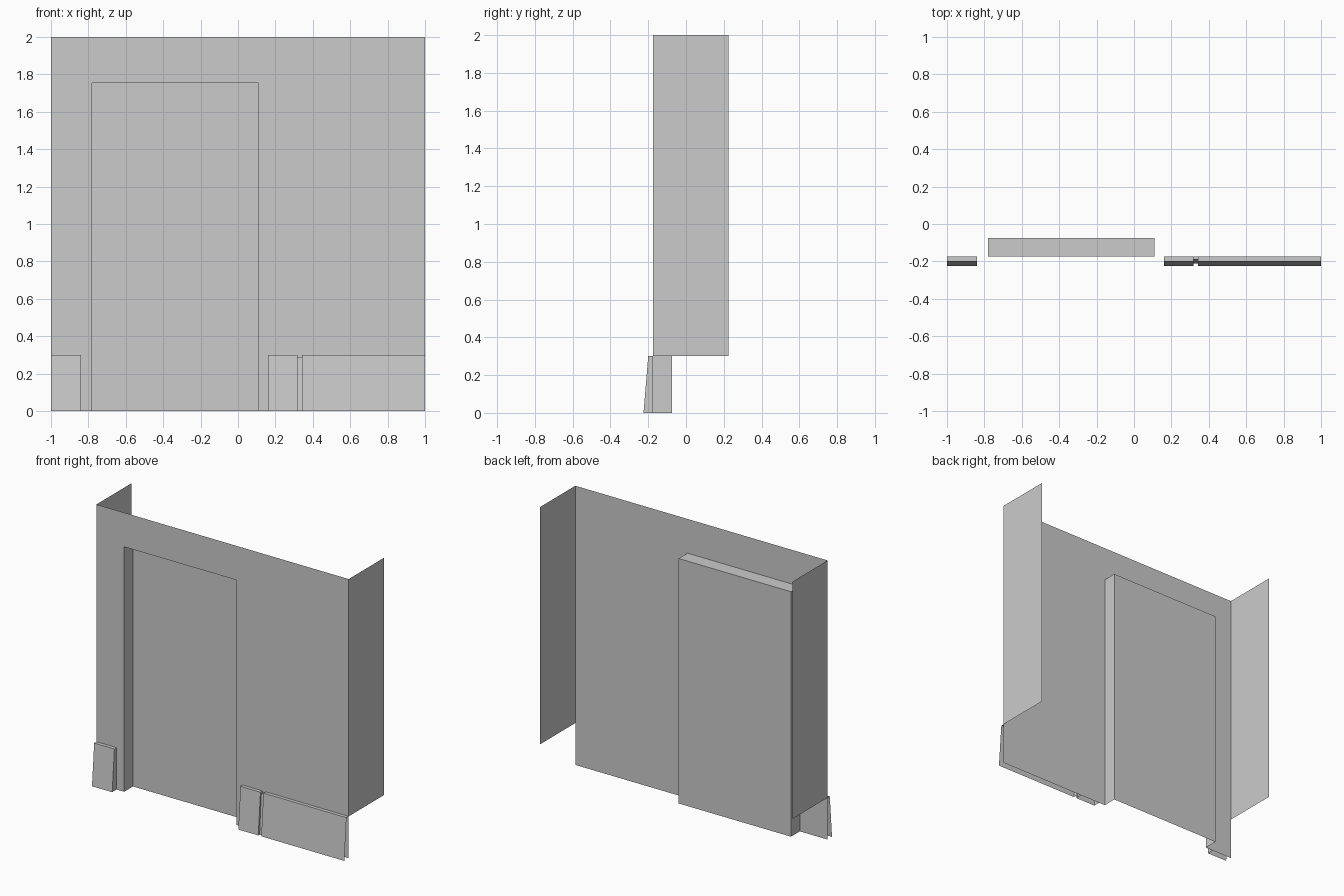
import bpy, bmesh

if "Cube" in bpy.data.objects:
    bpy.data.objects.remove(bpy.data.objects["Cube"])

FRONT, BACK, RECESS = -0.175, 0.225, -0.075   # y of wall face, side returns, door
DL, DR, DT = -0.78, 0.11, 1.755               # door opening
SILL, TOP = 0.30, 2.0


def sheet(name, faces):
    """Open surface object from a list of polygons, with shared edges welded."""
    bm = bmesh.new()
    for f in faces:
        bm.faces.new([bm.verts.new(p) for p in f])
    bmesh.ops.remove_doubles(bm, verts=bm.verts, dist=1e-5)
    me = bpy.data.meshes.new(name)
    bm.to_mesh(me)
    bm.free()
    ob = bpy.data.objects.new(name, me)
    bpy.context.collection.objects.link(ob)
    return ob


def panel(x0, x1, z0, z1, y):
    """Upright quad facing -y."""
    return [(x0, y, z0), (x1, y, z0), (x1, y, z1), (x0, y, z1)]


def trim(name, x0, x1, top, y_top, y_bot, cap_left=False, cap_right=False):
    """Sloped kick board: top ledge, slanted face and optional end caps."""
    prof = [(FRONT, top), (y_top, top), (y_bot, 0)]
    faces = [[(x0, *b), (x1, *b), (x1, *a), (x0, *a)]
             for a, b in zip(prof, prof[1:])]
    cap = prof + [(FRONT, 0)]
    if cap_left:
        faces.append([(x0, *p) for p in cap])
    if cap_right:
        faces.append([(x1, *p) for p in reversed(cap)])
    sheet(name, faces)


# Front wall around the door opening
sheet("front_wall", [
    panel(-1, DL, 0, DT, FRONT), panel(DR, 1, 0, DT, FRONT),
    [(-1, FRONT, DT), (DL, FRONT, DT), (DR, FRONT, DT), (1, FRONT, DT),
     (1, FRONT, TOP), (-1, FRONT, TOP)]])

# Side returns, raised above the kick boards
sheet("right_side_wall", [[(1, FRONT, SILL), (1, BACK, SILL),
                           (1, BACK, TOP), (1, FRONT, TOP)]])
sheet("left_side_wall", [[(-1, BACK, SILL), (-1, FRONT, SILL),
                          (-1, FRONT, TOP), (-1, BACK, TOP)]])

# Recessed door with jambs and head
sheet("door_recess", [
    panel(DL, DR, 0, DT, RECESS),
    [(DL, FRONT, 0), (DL, RECESS, 0), (DL, RECESS, DT), (DL, FRONT, DT)],
    [(DR, RECESS, 0), (DR, FRONT, 0), (DR, FRONT, DT), (DR, RECESS, DT)],
    [(DL, RECESS, DT), (DR, RECESS, DT), (DR, FRONT, DT), (DL, FRONT, DT)]])

# Kick boards and the recessed joint between the two on the right
trim("left_kick_board", -1, -0.84, SILL, -0.20, -0.225, cap_right=True)
trim("short_kick_board", 0.16, 0.318, SILL, -0.20, -0.225, True, True)
trim("kick_board_joint", 0.318, 0.342, 0.29, -0.19, -0.21)
trim("right_kick_board", 0.342, 1, SILL, -0.20, -0.225, cap_left=True)
